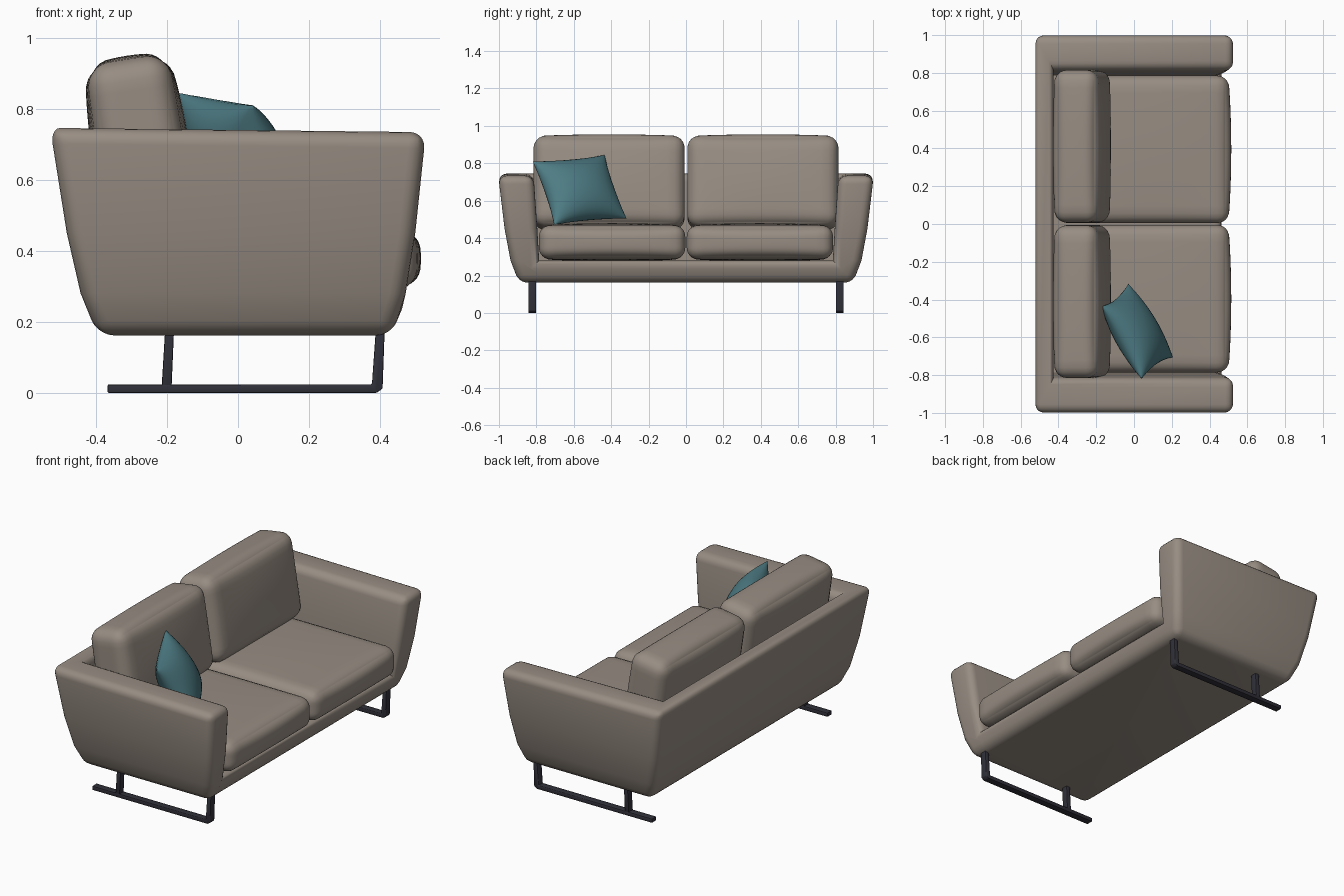
import bpy, bmesh, math
from mathutils import Vector, Matrix

if "Cube" in bpy.data.objects:
    bpy.data.objects.remove(bpy.data.objects["Cube"], do_unlink=True)


def material(name, rgb):
    m = bpy.data.materials.new(name)
    m.use_nodes = True
    m.diffuse_color = (*rgb, 1)
    m.node_tree.nodes["Principled BSDF"].inputs["Base Color"].default_value = (*rgb, 1)
    return m


fabric = material("taupe fabric", (0.31, 0.265, 0.225))
teal = material("teal fabric", (0.075, 0.20, 0.23))
metal = material("dark metal", (0.03, 0.03, 0.042))


def finish(name, bm, mat, bevel=0, segments=4, angle=40):
    bmesh.ops.recalc_face_normals(bm, faces=bm.faces)
    me = bpy.data.meshes.new(name)
    bm.to_mesh(me)
    bm.free()
    me.materials.append(mat)
    ob = bpy.data.objects.new(name, me)
    bpy.context.collection.objects.link(ob)
    bpy.ops.object.select_all(action="DESELECT")
    ob.select_set(True)
    bpy.context.view_layer.objects.active = ob
    if bevel:
        mod = ob.modifiers.new("Rounding", "BEVEL")
        mod.width, mod.segments = bevel, segments
        mod.limit_method = "WEIGHT" if "bevel_weight_edge" in me.attributes else "ANGLE"
        bpy.ops.object.modifier_apply(modifier=mod.name)
    bpy.ops.object.shade_smooth_by_angle(angle=math.radians(angle))
    return ob


# Shell: U-shaped plan lofted upwards, with a solid base below the seat
def shell():
    bm = bmesh.new()
    back_in = -0.425
    # height, back x, front x, outer y, inner y
    levels = [(0.162, -0.395, 0.435, 0.893, 0.785),
              (0.28, -0.443, 0.472, 0.938, 0.785),
              (0.45, -0.482, 0.499, 0.97, 0.795),
              (0.74, -0.529, 0.529, 1.004, 0.815)]
    rings = []
    for i, (z, xb, xf, yo, yi) in enumerate(levels):
        drop = 0.006 if i == 3 else 0
        plan = [(xf, -yi), (xf, -yo), (xb, -yo), (xb, yo), (xf, yo), (xf, yi)]
        if i:
            plan += [(back_in, yi), (back_in, -yi)]
        rings.append([bm.verts.new((x, y, z - drop * x / xf)) for x, y in plan])
    for i in range(3):
        lo, hi = rings[i], rings[i + 1]
        for k in range(5):
            bm.faces.new((lo[k], lo[k + 1], hi[k + 1], hi[k]))
        if i == 0:
            bm.faces.new((lo[5], lo[0], hi[0], hi[5]))
        else:
            for k in (5, 6, 7):
                n = (k + 1) % 8
                bm.faces.new((lo[k], lo[n], hi[n], hi[k]))
    bm.faces.new(rings[0])
    seat, top = rings[1], rings[3]
    bm.faces.new([seat[k] for k in (0, 5, 6, 7)])
    for ids in ((0, 1, 2, 7), (2, 3, 6, 7), (3, 4, 5, 6)):
        bm.faces.new([top[k] for k in ids])
    bmesh.ops.recalc_face_normals(bm, faces=bm.faces)
    weight = bm.edges.layers.float.new("bevel_weight_edge")
    for e in bm.edges:
        if e.calc_face_angle_signed() > math.radians(40):
            e[weight] = 1
    finish("sofa_shell", bm, fabric, 0.045, 5)


# Soft box: rounded edges with bulging faces
def cushion(name, centre, size, radius, puff, tilt=0, cuts=17):
    bm = bmesh.new()
    bmesh.ops.create_cube(bm, size=2)
    bmesh.ops.subdivide_edges(bm, edges=bm.edges[:], cuts=cuts, use_grid_fill=True)
    half = Vector(size) / 2
    turn = Matrix.Rotation(math.radians(tilt), 3, "Y")
    for v in bm.verts:
        u = Vector([math.sin(c * math.pi / 2) for c in v.co])
        p = Vector([a * b for a, b in zip(u, half)])
        core = Vector([max(-h + radius, min(h - radius, c)) for c, h in zip(p, half)])
        if (p - core).length > 0:
            p = core + (p - core).normalized() * radius
        for a in range(3):
            b, c = (a + 1) % 3, (a + 2) % 3
            p[a] += puff[a] * u[a] * (1 - u[b] ** 2) * (1 - u[c] ** 2)
        v.co = turn @ p + Vector(centre)
    finish(name, bm, fabric, angle=60)


# Throw pillow: two bulging sheets spanning four corners, pinched between them
def pillow(corners, thickness, n=20):
    a, b, c, d = map(Vector, corners)
    normal = (b - a).cross(d - a).normalized()
    bm = bmesh.new()
    for side in (1, -1):
        grid = []
        for i in range(n + 1):
            row = []
            for j in range(n + 1):
                u, v = (math.sin((2 * k / n - 1) * math.pi / 2) for k in (i, j))
                bulge = math.sqrt(max(0, (1 - u * u) * (1 - v * v)))
                s = (u * (1 - 0.09 * (1 - v * v)) + 1) / 2
                t = (v * (1 - 0.09 * (1 - u * u)) + 1) / 2
                p = a.lerp(b, s).lerp(d.lerp(c, s), t)
                row.append(bm.verts.new(p + normal * side * thickness * bulge))
            grid.append(row)
        for i in range(n):
            for j in range(n):
                bm.faces.new((grid[i][j], grid[i + 1][j], grid[i + 1][j + 1], grid[i][j + 1]))
    bmesh.ops.remove_doubles(bm, verts=bm.verts, dist=0.0005)
    finish("throw_pillow", bm, teal, angle=80)


# Flat bar: side profile given thickness across y
def bar(name, profile, y, width):
    bm = bmesh.new()
    face = bm.faces.new([bm.verts.new((x, y - width / 2, z)) for x, z in profile])
    out = bmesh.ops.extrude_face_region(bm, geom=[face])
    moved = [g for g in out["geom"] if isinstance(g, bmesh.types.BMVert)]
    bmesh.ops.translate(bm, verts=moved, vec=(0, width, 0))
    finish(name, bm, metal, 0.004, 2)


shell()
for side, s in (("left", 1), ("right", -1)):
    cushion(f"{side}_seat_cushion", (0.045, s * 0.395, 0.378), (0.91, 0.782, 0.18),
            0.06, (0.015, 0, 0.012))
    cushion(f"{side}_back_cushion", (-0.275, s * 0.411, 0.695), (0.235, 0.808, 0.49),
            0.065, (0.02, 0, 0.012), tilt=-9)
    # Sled legs
    y = s * 0.822
    bar(f"{side}_sled_leg", [(-0.367, 0), (0.39, 0), (0.407, 0.012), (0.413, 0.18),
                             (0.388, 0.18), (0.377, 0.024), (-0.367, 0.024)], y, 0.042)
    bar(f"{side}_rear_leg", [(-0.215, 0.015), (-0.187, 0.015), (-0.18, 0.18),
                             (-0.205, 0.18)], y, 0.04)

pillow([(0.04, -0.82, 0.81), (-0.17, -0.435, 0.845),
        (-0.03, -0.318, 0.505), (0.205, -0.705, 0.47)], 0.1)
